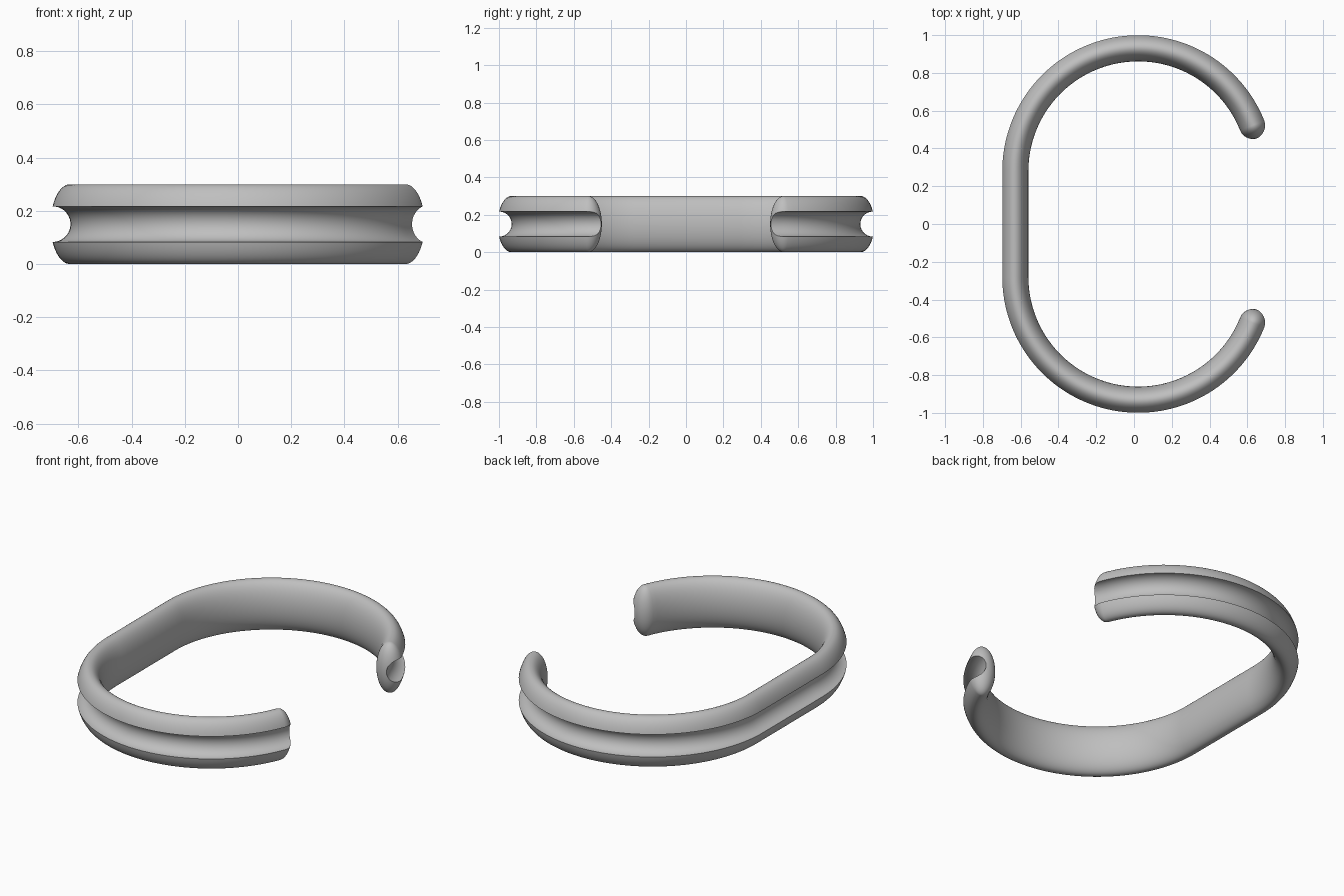
import bpy, bmesh, math
from mathutils import Vector

cube = bpy.data.objects.get("Cube")
if cube:
    bpy.data.objects.remove(cube, do_unlink=True)

CX, CY, R = 0.022, 0.28, 0.654      # arc centre and centreline radius
HALF_W, HALF_H = 0.073, 0.15        # elliptical cross-section
END = math.radians(21.8)            # angle where each arm stops
ARC, CAP, LEVELS = 64, 14, 32

grey = bpy.data.materials.new("satin grey")
grey.diffuse_color = (0.52, 0.52, 0.52, 1)
grey.use_nodes = True
grey.node_tree.nodes["Principled BSDF"].inputs["Base Color"].default_value = (0.52, 0.52, 0.52, 1)


def finish(bm, name):
    bmesh.ops.remove_doubles(bm, verts=bm.verts, dist=1e-5)
    bmesh.ops.recalc_face_normals(bm, faces=bm.faces)
    mesh = bpy.data.meshes.new(name)
    bm.to_mesh(mesh)
    bm.free()
    mesh.materials.append(grey)
    obj = bpy.data.objects.new(name, mesh)
    bpy.context.collection.objects.link(obj)
    return obj


def skin(bm, rings, wrap):
    # Quads between neighbouring rings of vertices
    for a, b in zip(rings, rings[1:]):
        n = len(a)
        for i in range(n if wrap else n - 1):
            j = (i + 1) % n
            bm.faces.new((a[i], a[j], b[j], b[i]))


# Centreline as (point, outward normal): back arm, straight side, front arm
path = []
for i in range(ARC + 1):
    t = END + (math.pi - END) * i / ARC
    n = Vector((math.cos(t), math.sin(t), 0))
    path.append((Vector((CX, CY, 0)) + n * R, n))
path += [(Vector((p.x, -p.y, 0)), Vector((n.x, -n.y, 0))) for p, n in reversed(path)]


def cap(p, n, tangent):
    # Half turn from the normal, past the tip, to the opposite normal
    return [(p, n * math.cos(a) + tangent * math.sin(a))
            for a in (math.pi * k / CAP for k in range(1, CAP))]


# Band: plan outlines of varying width stacked from bottom to top
start, end = path[0], path[-1]
tan0 = Vector((start[1].y, -start[1].x, 0))
tan1 = Vector((tan0.x, -tan0.y, 0))
outline = path + cap(*end, tan1) + [(p, -n) for p, n in reversed(path)]
outline += [(p, -n) for p, n in cap(*start, -tan0)]
bm = bmesh.new()
rings = []
for k in range(LEVELS + 1):
    a = math.pi * k / LEVELS
    w, z = HALF_W * math.sin(a), HALF_H * (1 - math.cos(a))
    rings.append([bm.verts.new(p + n * w + Vector((0, 0, z))) for p, n in outline])
skin(bm, rings, True)
bmesh.ops.dissolve_degenerate(bm, dist=1e-6, edges=bm.edges)
band = finish(bm, "band")

# Groove cutter: round tube along the outer side, running out past both tips
run = [(start[0] + tan0 * 0.2, start[1])] + path + [(end[0] + tan1 * 0.2, end[1])]
bm = bmesh.new()
tube = []
for p, n in run:
    c = p + n * 0.065 + Vector((0, 0, HALF_H))
    tube.append([bm.verts.new(c + n * 0.067 * math.cos(a) + Vector((0, 0, 0.067 * math.sin(a))))
                 for a in (math.tau * (k + 0.5) / 32 for k in range(32))])
skin(bm, tube, True)
bm.faces.new(tube[0])
bm.faces.new(tube[-1])
cutter = finish(bm, "groove_cutter")
cutter.hide_render = True

# Cut the groove and shade smooth with crisp rims
cut = band.modifiers.new("groove", "BOOLEAN")
cut.operation = "DIFFERENCE"
cut.solver = "EXACT"
cut.object = cutter
bpy.ops.object.select_all(action="DESELECT")
band.select_set(True)
bpy.context.view_layer.objects.active = band
bpy.ops.object.modifier_apply(modifier="groove")
bpy.data.objects.remove(cutter, do_unlink=True)
bpy.ops.object.shade_smooth_by_angle(angle=math.radians(35))
